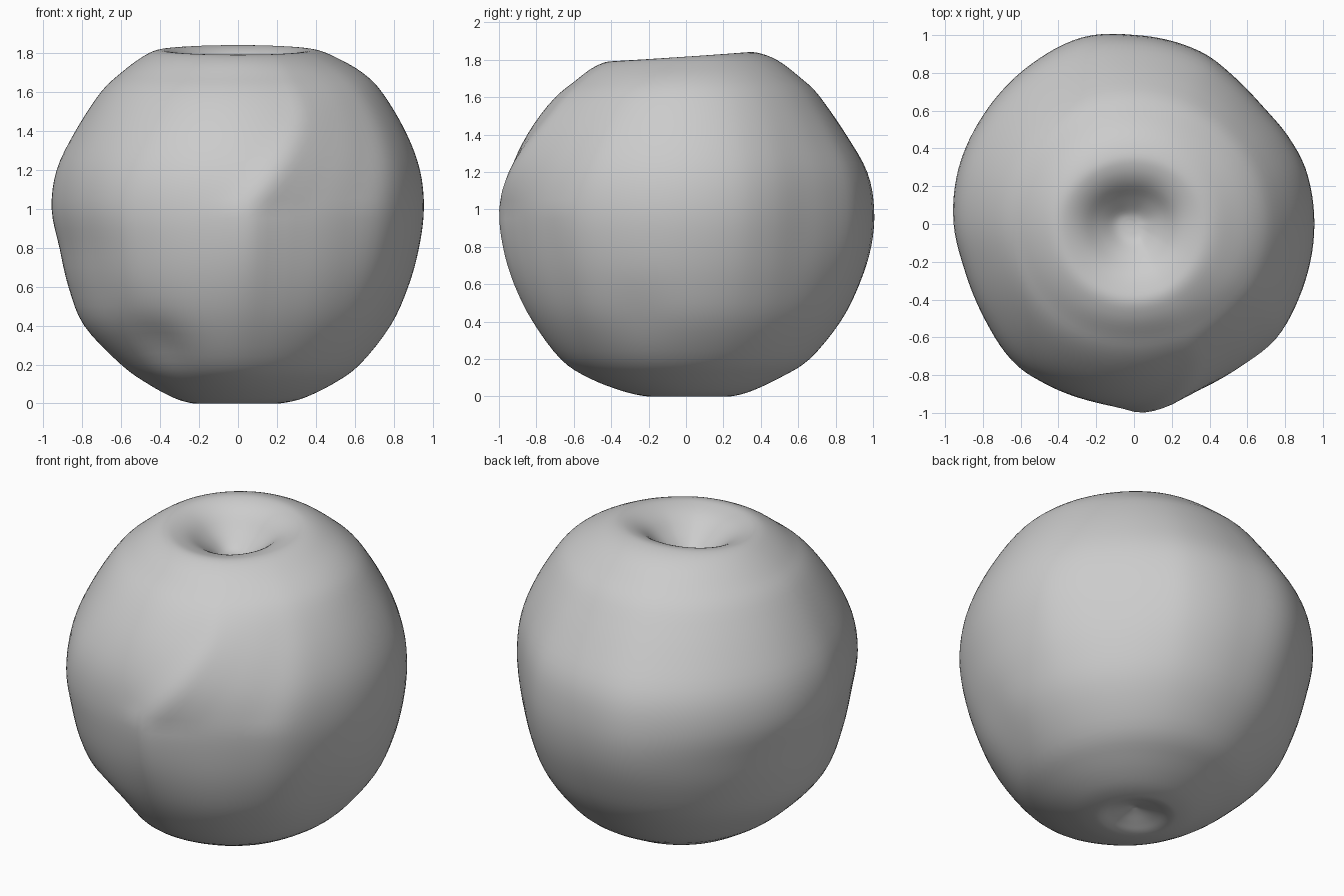
import bpy, bmesh, math
from mathutils import Vector

if "Cube" in bpy.data.objects:
    bpy.data.objects.remove(bpy.data.objects["Cube"])

# Body profile rows: height, then radius toward right, back, left, front
ROWS = [
    (.065, .01, .01, .01, .01), (.05, .06, .06, .06, .06), (.025, .13, .14, .13, .12),
    (.005, .18, .20, .19, .17), (.003, .23, .25, .24, .22), (.03, .34, .35, .33, .34),
    (.10, .485, .50, .46, .52), (.20, .625, .66, .60, .67), (.40, .785, .825, .79, .82),
    (.60, .875, .925, .87, .92), (.80, .93, .985, .915, .98), (1.0, .955, 1.0, .955, 1.0),
    (1.2, .935, .965, .93, .965), (1.4, .86, .855, .835, .865), (1.6, .74, .715, .705, .71),
    (1.7, .64, .60, .60, .60), (1.775, .51, .49, .50, .51), (1.814, .41, .38, .42, .43),
    (1.812, .33, .30, .35, .36), (1.775, .24, .22, .27, .27), (1.70, .15, .14, .18, .17),
    (1.635, .06, .06, .10, .09), (1.62, .01, .01, .04, .02)]
# Outline irregularity: angle in degrees, radius factor near the widest height
LUMPS = [(0, 1), (18, .995), (28, .975), (42, .947), (55, .955), (67, .982), (90, 1),
         (105, 1.028), (123, 1.02), (143, 1.015), (163, 1.016), (180, 1), (195, .970),
         (212, .968), (230, .99), (241, .978), (256, .968), (265, .975), (273, 1),
         (282, .968), (292, .949), (307, .958), (321, .993), (337, .995)]
# Local dents: centre, spread, depth
DENTS = [(Vector((-.41, -.62, .28)), .18, .035), (Vector((.80, -.25, .42)), .18, .012)]
SEG, SUB = 120, 4


def cubic(a, b, c, d, t):
    return .5 * (2*b + (c-a)*t + (2*a-5*b+4*c-d)*t*t + (3*b-a-3*c+d)*t**3)


def lump(deg):
    deg %= 360
    n = len(LUMPS)
    i = max(k for k in range(n) if LUMPS[k][0] <= deg)
    a0, a1 = LUMPS[i][0], LUMPS[(i+1) % n][0] or 360
    v = [LUMPS[(i+k) % n][1] for k in (-1, 0, 1, 2)]
    return cubic(*v, (deg-a0) / (a1-a0))


# Smoothly subdivided profile
profile = []
for i in range(len(ROWS)-1):
    p = [ROWS[min(max(i+k, 0), len(ROWS)-1)] for k in (-1, 0, 1, 2)]
    for s in range(SUB):
        profile.append([cubic(*col, s/SUB) for col in zip(*p)])
profile.append(ROWS[-1])

# Lumpy fruit body
bm = bmesh.new()
rings = []
for z, *rad in profile:
    ring = []
    for j in range(SEG):
        deg = 360*j/SEG
        a = math.radians(deg)
        c, s = math.cos(a), math.sin(a)
        r = (rad[0] if c > 0 else rad[2])*c*c + (rad[1] if s > 0 else rad[3])*s*s
        # front ridge leans to the right above the widest height
        lean = 45*min(max(z-1, 0), .5) * math.exp(-((deg-285)/45)**2)
        width = .6 if z > .95 else .5
        r *= 1 + (lump(deg-lean)-1) * math.exp(-((z-.95)/width)**2)
        # raised back of the top rim
        tilt = .025*s * min(max((z-1.55)/.25, 0), 1) * min(r/.35, 1)
        co = Vector((r*c, r*s, z+tilt))
        for centre, spread, depth in DENTS:
            g = depth*math.exp(-((co-centre).length/spread)**2)
            co -= (co-Vector((0, 0, .92))).normalized()*g
        ring.append(bm.verts.new(co))
    rings.append(ring)
for lo, hi in zip(rings, rings[1:]):
    for j in range(SEG):
        k = (j+1) % SEG
        bm.faces.new((lo[j], lo[k], hi[k], hi[j]))
bm.faces.new(rings[0][::-1])
bm.faces.new(rings[-1])
for f in bm.faces:
    f.smooth = True
bm.normal_update()
low = min(v.co.z for v in bm.verts)
for v in bm.verts:
    v.co.z -= low
mesh = bpy.data.meshes.new("fruit_body")
bm.to_mesh(mesh)
bm.free()
obj = bpy.data.objects.new("fruit_body", mesh)
bpy.context.collection.objects.link(obj)
